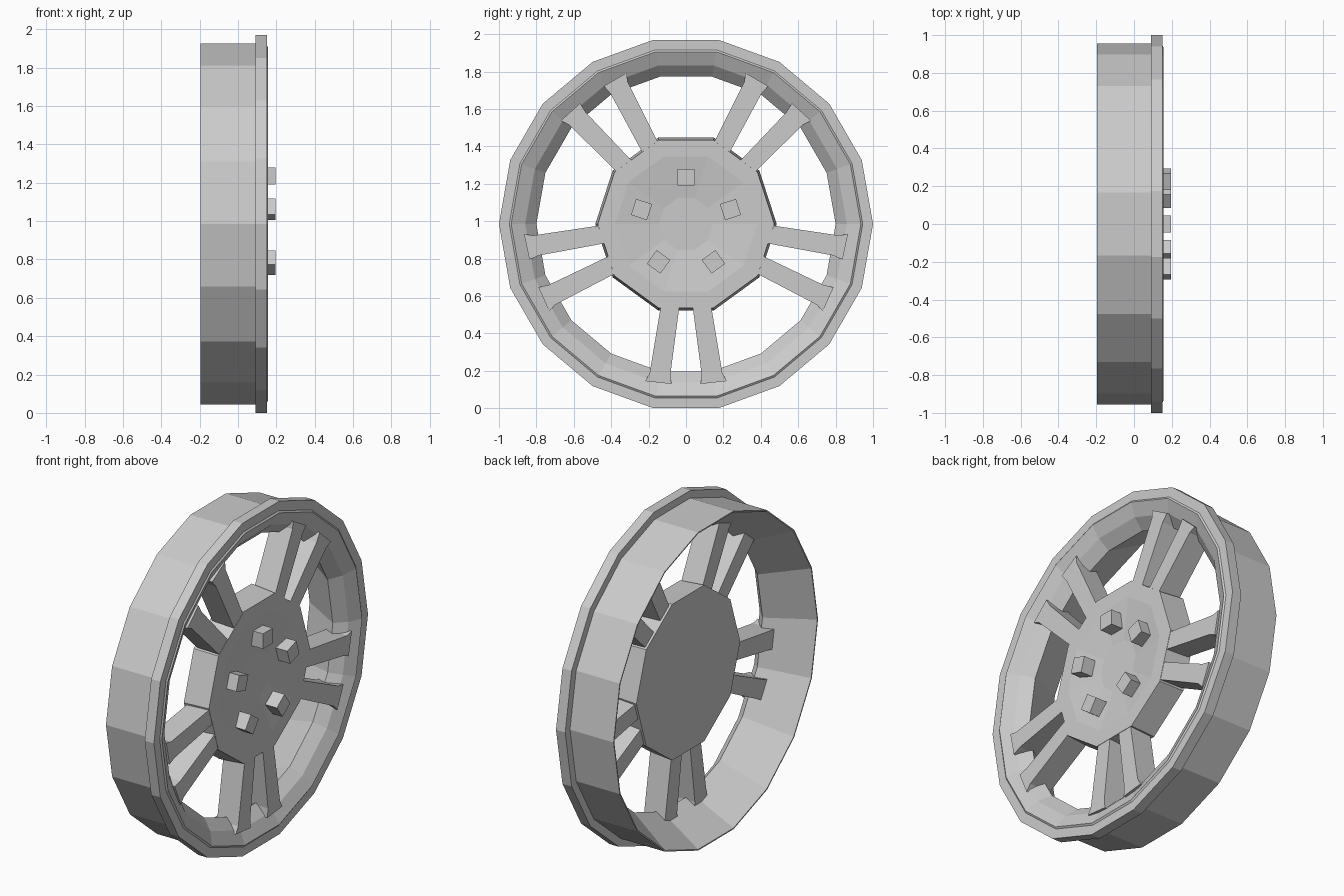
import bpy, bmesh
from math import sin, cos, pi, radians

if "Cube" in bpy.data.objects:
    bpy.data.objects.remove(bpy.data.objects["Cube"])

CZ = 0.985  # axle height


def finish(name, bm):
    bmesh.ops.recalc_face_normals(bm, faces=bm.faces)
    me = bpy.data.meshes.new(name)
    bm.to_mesh(me)
    bm.free()
    ob = bpy.data.objects.new(name, me)
    bpy.context.collection.objects.link(ob)
    return ob


def lathe(name, profile, n, closed):
    """Spin an (x, radius) profile around the axle; open ends get caps."""
    bm = bmesh.new()
    rings = []
    for x, r in profile:
        rings.append([bm.verts.new((x, r * cos(2 * pi * i / n), CZ + r * sin(2 * pi * i / n)))
                      for i in range(n)])
    pairs = list(zip(rings, rings[1:]))
    if closed:
        pairs.append((rings[-1], rings[0]))
    for a, b in pairs:
        for i in range(n):
            j = (i + 1) % n
            bm.faces.new((a[i], a[j], b[j], b[i]))
    if not closed:
        bm.faces.new(rings[0])
        bm.faces.new(rings[-1])
    return finish(name, bm)


def polar_block(name, outline, x0, x1, angle):
    """Extrude a (radial, sideways) outline along x, turned to an angle."""
    c, s = cos(angle), sin(angle)
    bm = bmesh.new()
    back, front = [[bm.verts.new((x, u * c - v * s, CZ + u * s + v * c)) for u, v in outline]
                   for x in (x0, x1)]
    bm.faces.new(back)
    bm.faces.new(front)
    n = len(outline)
    for i in range(n):
        j = (i + 1) % n
        bm.faces.new((back[i], back[j], front[j], front[i]))
    return finish(name, bm)


# Rim: 18-sided barrel with raised front lip and tapered inside
lathe("rim", [(-0.195, 0.955), (0.09, 0.955), (0.09, 1.0), (0.15, 1.0), (0.15, 0.945),
              (0.157, 0.935), (0.12, 0.86), (0.06, 0.80), (-0.195, 0.948)], 18, True)

# Hub: 10-sided disc with a shallow dished front
lathe("hub", [(-0.015, 0.485), (0.14, 0.472), (0.14, 0.38), (0.11, 0.145)], 10, False)

# Five pairs of spokes, mirrored about each pair's centre line
spoke = [(0.40, 0.03), (0.80, 0.083), (0.855, 0.078), (0.84, 0.218), (0.80, 0.195), (0.40, 0.128)]
for k in range(5):
    a = radians(-90 + 72 * k)
    for side in (1, -1):
        polar_block("spoke", [(u, side * v) for u, v in spoke], 0.0, 0.138, a)

# Five square wheel bolts
h = 0.045
for k in range(5):
    polar_block("bolt", [(0.25 - h, -h), (0.25 + h, -h), (0.25 + h, h), (0.25 - h, h)],
                0.10, 0.195, radians(90 + 72 * k))
